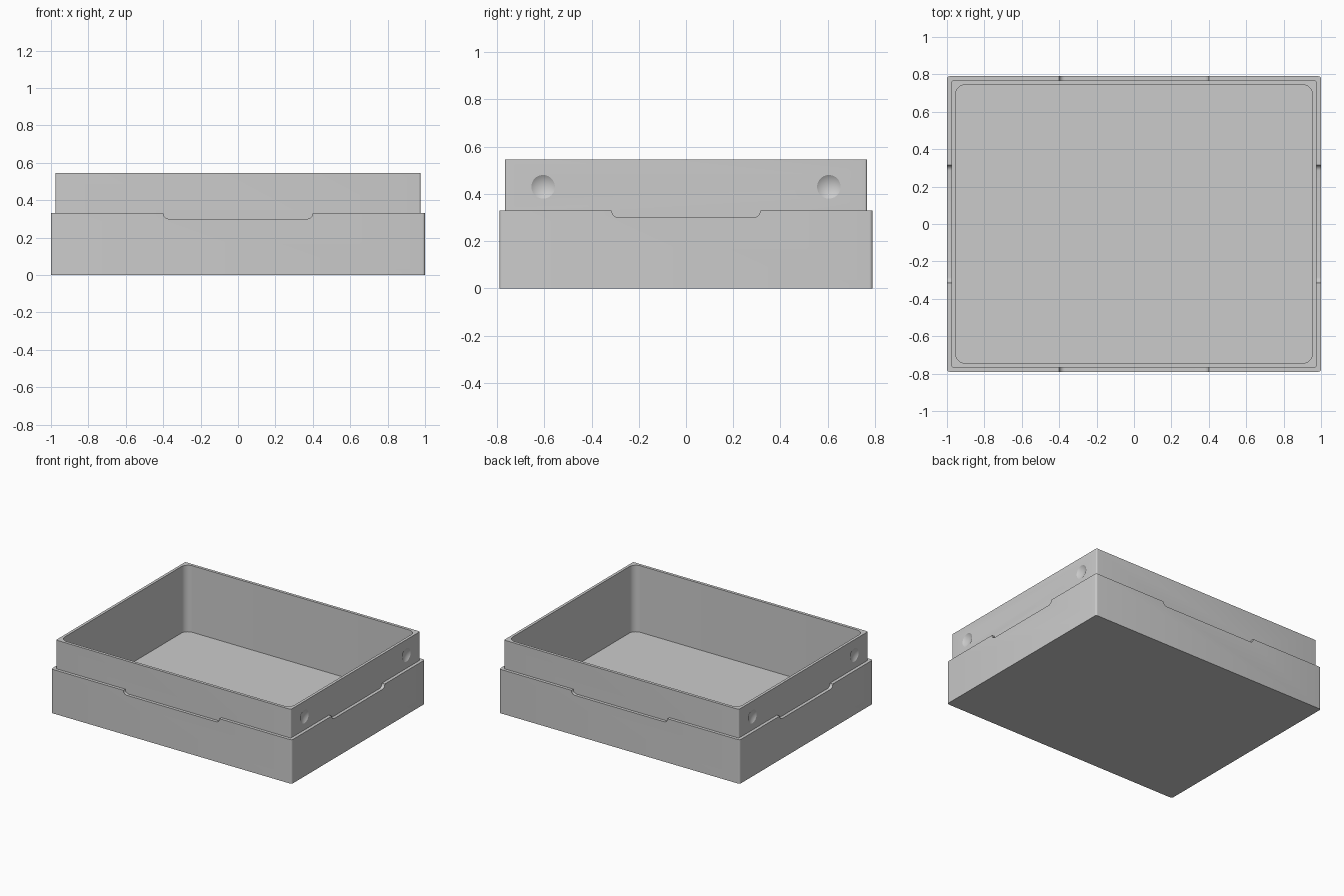
import bpy, bmesh, math
from mathutils import Matrix

cube = bpy.data.objects.get("Cube")
if cube:
    bpy.data.objects.remove(cube, do_unlink=True)

grey = bpy.data.materials.new("light_grey")
grey.use_nodes = True
colour = (0.6, 0.6, 0.6, 1)
grey.diffuse_color = colour
grey.node_tree.nodes["Principled BSDF"].inputs["Base Color"].default_value = colour


def to_object(name, bm):
    bmesh.ops.recalc_face_normals(bm, faces=bm.faces[:])
    mesh = bpy.data.meshes.new(name)
    bm.to_mesh(mesh)
    bm.free()
    mesh.materials.append(grey)
    obj = bpy.data.objects.new(name, mesh)
    bpy.context.collection.objects.link(obj)
    return obj


def rounded_box(name, hx, hy, z0, z1, radius, segments, round_floor=False):
    """Box with rounded upright edges, optionally rounded floor edges too."""
    bm = bmesh.new()
    bmesh.ops.create_cube(bm, size=1)
    for v in bm.verts:
        v.co = (v.co.x * 2 * hx, v.co.y * 2 * hy, z1 if v.co.z > 0 else z0)
    edges = []
    for e in bm.edges:
        a, b = (v.co.z for v in e.verts)
        if a != b or (round_floor and a == z0):
            edges.append(e)
    bmesh.ops.bevel(bm, geom=edges, offset=radius, segments=segments,
                    profile=0.5, affect='EDGES', clamp_overlap=True)
    return to_object(name, bm)


def notch_cutter(name, half, along_x):
    """Shallow slot with rounded lower corners, running through the box."""
    r, top, steps = 0.03, 0.33, 6
    side = []
    for i in range(steps + 1):
        a = i / steps * math.pi / 2
        side.append((half - r + r * math.cos(a), top - r * math.sin(a)))
    outline = [(half, 0.5)] + side
    outline += [(-u, z) for u, z in reversed(outline)]
    bm = bmesh.new()
    face = bm.faces.new([bm.verts.new((u, -1.2, z)) for u, z in outline])
    ext = bmesh.ops.extrude_face_region(bm, geom=[face])
    moved = [g for g in ext["geom"] if isinstance(g, bmesh.types.BMVert)]
    bmesh.ops.translate(bm, verts=moved, vec=(0, 2.4, 0))
    if along_x:
        bm.transform(Matrix.Rotation(math.pi / 2, 4, 'Z'))
    return to_object(name, bm)


def combine(target, tool, operation):
    """Apply a boolean and discard the tool."""
    mod = target.modifiers.new(operation, 'BOOLEAN')
    mod.operation, mod.object, mod.solver = operation, tool, 'EXACT'
    deps = bpy.context.evaluated_depsgraph_get()
    mesh = bpy.data.meshes.new_from_object(target.evaluated_get(deps))
    target.modifiers.clear()
    target.data = mesh
    bpy.data.objects.remove(tool, do_unlink=True)


# Outer shell with a shallow notch in the rim of each side
tray = rounded_box("tray", 1.0, 0.79, 0, 0.33, 0.014, 5)
combine(tray, notch_cutter("long_notch", 0.4, False), 'DIFFERENCE')
combine(tray, notch_cutter("short_notch", 0.315, True), 'DIFFERENCE')

# Raised inner lip
lip = rounded_box("lip", 0.976, 0.767, 0.1, 0.545, 0.01, 5)
combine(tray, lip, 'UNION')

# Hollow with rounded corners and floor edges
hollow = rounded_box("hollow", 0.955, 0.745, 0.045, 0.7, 0.055, 10, True)
combine(tray, hollow, 'DIFFERENCE')

# Round finger dimples on both short sides
hole, depth = 0.05, 0.015
ball = (hole ** 2 + depth ** 2) / (2 * depth)
for sx in (-1, 1):
    for sy in (-1, 1):
        bm = bmesh.new()
        place = Matrix.Translation((sx * (0.976 + ball - depth), sy * 0.605, 0.43))
        bmesh.ops.create_uvsphere(bm, u_segments=40, v_segments=40, radius=ball,
                                  matrix=place @ Matrix.Rotation(math.pi / 2, 4, 'Y'))
        combine(tray, to_object("dimple", bm), 'DIFFERENCE')

tray.data.materials.clear()
tray.data.materials.append(grey)
for p in tray.data.polygons:
    p.material_index = 0

bpy.ops.object.select_all(action='DESELECT')
tray.select_set(True)
bpy.context.view_layer.objects.active = tray
bpy.ops.object.shade_smooth_by_angle(angle=math.radians(25))
